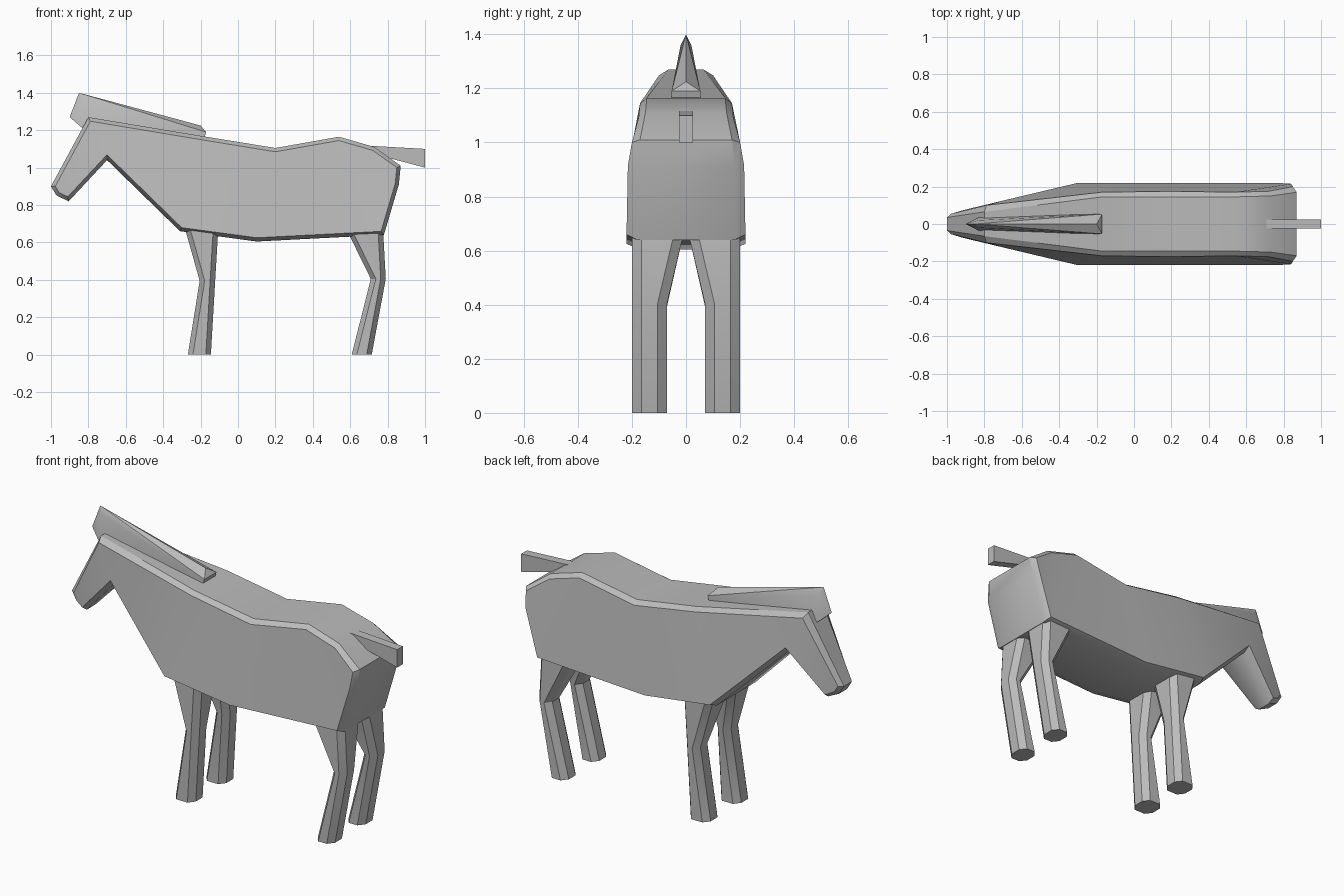
import bpy, bmesh
from mathutils import Vector

cube = bpy.data.objects.get("Cube")
if cube:
    bpy.data.objects.remove(cube, do_unlink=True)

grey = bpy.data.materials.new("plain grey")
grey.use_nodes = True
COLOUR = (0.5, 0.5, 0.5, 1)
grey.diffuse_color = COLOUR
grey.node_tree.nodes["Principled BSDF"].inputs["Base Color"].default_value = COLOUR


def finish(bm, name, smooth=True):
    bmesh.ops.recalc_face_normals(bm, faces=bm.faces)
    mesh = bpy.data.meshes.new(name)
    bm.to_mesh(mesh)
    bm.free()
    mesh.materials.append(grey)
    obj = bpy.data.objects.new(name, mesh)
    bpy.context.collection.objects.link(obj)
    if smooth:
        bpy.ops.object.select_all(action='DESELECT')
        obj.select_set(True)
        bpy.context.view_layer.objects.active = obj
        bpy.ops.object.shade_smooth_by_angle(angle=0.5)
    return obj


# Body and head: outline as x, z, half width of the rim, half width of the flank
OUTLINE = [
    (-1.0, 0.9, 0.035, 0.055), (-0.97, 0.85, 0.035, 0.06), (-0.905, 0.82, 0.04, 0.075),
    (-0.7, 1.04, 0.08, 0.125), (-0.31, 0.66, 0.17, 0.22), (0.1, 0.605, 0.17, 0.22),
    (0.78, 0.64, 0.18, 0.22), (0.86, 0.91, 0.18, 0.215), (0.87, 1.01, 0.17, 0.2),
    (0.73, 1.11, 0.15, 0.175), (0.54, 1.165, 0.145, 0.17), (0.2, 1.105, 0.145, 0.175),
    (-0.17, 1.165, 0.145, 0.17), (-0.8, 1.27, 0.065, 0.1)]
FLANK = [(0, 1, 2), (0, 2, 3, 13), (3, 4, 12, 13), (4, 5, 11, 12),
         (5, 6, 10, 11), (6, 7, 8, 9, 10)]
RIM = [(0, 13), (1, 13), (2, 3), (3, 13), (3, 12), (4, 12), (5, 11), (6, 10), (7, 9)]
SPANS = [(0, 1, 2), (0, 2, 3, 13)]


def inset(i, depth):
    p = [Vector(OUTLINE[(i + k) % len(OUTLINE)][:2]) for k in (-1, 0, 1)]
    a, b = (p[1] - p[0]).normalized(), (p[2] - p[1]).normalized()
    na, nb = Vector((-a.y, a.x)), Vector((-b.y, b.x))
    return p[1] + (na + nb) * depth / (1 + na.dot(nb))


bm = bmesh.new()
rims, flanks = {}, {}
n = len(OUTLINE)
for side in (-1, 1):
    rims[side] = [bm.verts.new((x, side * w, z)) for x, z, w, _ in OUTLINE]
    flanks[side] = []
    for i, row in enumerate(OUTLINE):
        x, z = inset(i, 0.02)
        flanks[side].append(bm.verts.new((x, side * row[3], z)))
    for face in FLANK:
        bm.faces.new([flanks[side][i] for i in face])
    for i in range(n):
        j = (i + 1) % n
        bm.faces.new((rims[side][i], rims[side][j], flanks[side][j], flanks[side][i]))
for i in range(n):
    j = (i + 1) % n
    bm.faces.new((rims[-1][i], rims[-1][j], rims[1][j], rims[1][i]))
finish(bm, "body")


def hull(name, points):
    bm = bmesh.new()
    for p in points:
        bm.verts.new(p)
    bmesh.ops.convex_hull(bm, input=bm.verts)
    bmesh.ops.dissolve_limit(bm, angle_limit=0.02, verts=bm.verts, edges=bm.edges)
    return finish(bm, name)


# Mane: a sharp ridge spreading to the neck
mane = [(-0.85, 0, 1.4), (-0.9, 0, 1.27), (-0.2, 0, 1.225)]
for s in (-1, 1):
    mane += [(-0.83, s * 0.02, 1.36), (-0.82, s * 0.04, 1.2),
             (-0.17, s * 0.053, 1.19), (-0.19, s * 0.053, 1.13)]
hull("mane", mane)

# Tail: a thin wedge
hull("tail", [(x, s * 0.025, z) for s in (-1, 1)
              for x, z in ((0.64, 1.12), (1, 1.1), (1, 1.0), (0.66, 1.09))])


# Legs: chamfered sections as z, x from, x to, inner y
def leg(name, sections, side):
    bm = bmesh.new()
    rings = []
    for z, x0, x1, y0 in sections:
        y1, c, d = 0.2, 0.027, 0.035
        ring = [(x0 + c, y0), (x1 - c, y0), (x1, y0 + d), (x1, y1 - d),
                (x1 - c, y1), (x0 + c, y1), (x0, y1 - d), (x0, y0 + d)]
        rings.append([bm.verts.new((x, side * y, z)) for x, y in ring])
    for low, high in zip(rings, rings[1:]):
        for i in range(8):
            j = (i + 1) % 8
            bm.faces.new((low[i], low[j], high[j], high[i]))
    bm.faces.new(rings[0])
    bm.faces.new(rings[-1])
    finish(bm, name)


FRONT = [(0, -0.268, -0.145, 0.07), (0.395, -0.205, -0.122, 0.07), (0.68, -0.285, -0.105, 0.005)]
HIND = [(0, 0.608, 0.715, 0.07), (0.405, 0.71, 0.79, 0.07), (0.68, 0.575, 0.775, 0.005)]
for side, word in ((1, "left"), (-1, "right")):
    leg("front_leg_" + word, FRONT, side)
    leg("hind_leg_" + word, HIND, side)
